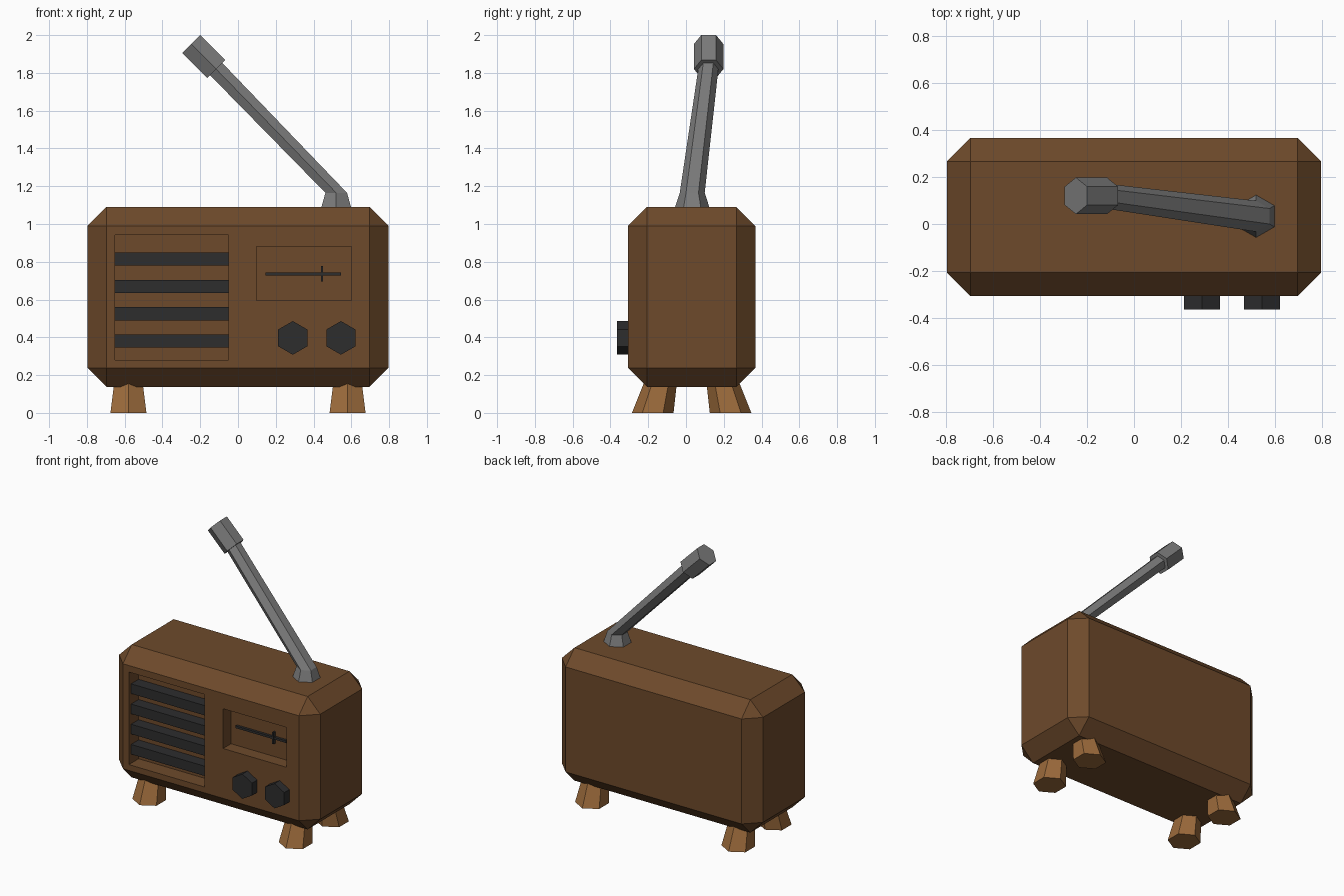
import bpy, bmesh
from math import sin, cos, pi, sqrt
from mathutils import Vector

if "Cube" in bpy.data.objects:
    bpy.data.objects.remove(bpy.data.objects["Cube"])


def material(name, rgb):
    m = bpy.data.materials.new(name)
    m.diffuse_color = (*rgb, 1)
    m.use_nodes = True
    m.node_tree.nodes["Principled BSDF"].inputs["Base Color"].default_value = m.diffuse_color
    return m


WOOD = material("dark_wood", (0.155, 0.068, 0.024))
LEG = material("light_wood", (0.33, 0.145, 0.044))
BLACK = material("black", (0.026, 0.026, 0.027))
GREY = material("metal", (0.2, 0.2, 0.2))


def finish(name, bm, mat=None):
    bmesh.ops.recalc_face_normals(bm, faces=bm.faces)
    mesh = bpy.data.meshes.new(name)
    bm.to_mesh(mesh)
    bm.free()
    ob = bpy.data.objects.new(name, mesh)
    bpy.context.collection.objects.link(ob)
    if mat:
        mesh.materials.append(mat)
    return ob


def box(name, x, y, z, mat=None, bevel=0):
    """Box from (min, max) pairs, optionally chamfered."""
    bm = bmesh.new()
    bmesh.ops.create_cube(bm, size=1)
    for v in bm.verts:
        v.co = Vector([(a + b) / 2 + c * (b - a) for (a, b), c in zip((x, y, z), v.co)])
    if bevel:
        bmesh.ops.bevel(bm, geom=bm.edges[:], offset=bevel, segments=1,
                        affect='EDGES', profile=0.5)
    return finish(name, bm, mat)


def hex_loft(name, rings, mat):
    """Six-sided loft; each ring is (centre, radius, flat axis, pointed axis)."""
    bm = bmesh.new()
    loops = []
    for c, r, u, w in rings:
        u, w = Vector(u).normalized(), Vector(w).normalized()
        loops.append([bm.verts.new(Vector(c) + r * (sin(k * pi / 3) * u + cos(k * pi / 3) * w))
                      for k in range(6)])
    for a, b in zip(loops, loops[1:]):
        for k in range(6):
            j = (k + 1) % 6
            bm.faces.new((a[k], a[j], b[j], b[k]))
    bm.faces.new(loops[0])
    bm.faces.new(loops[-1])
    return finish(name, bm, mat)


X, Y, Z = (1, 0, 0), (0, 1, 0), (0, 0, 1)
FRONT, BACK = -0.307, 0.367

# Chamfered cabinet with speaker and dial recesses
body = box("cabinet", (-0.797, 0.797), (FRONT, BACK), (0.138, 1.09), WOOD, 0.1)
cutters = [box("speaker_cutter", (-0.65, -0.05), (-0.5, FRONT + 0.11), (0.28, 0.943), WOOD),
           box("dial_cutter", (0.097, 0.6), (-0.5, FRONT + 0.09), (0.595, 0.88), WOOD)]
for c in cutters:
    c.hide_render = True
    mod = body.modifiers.new("recess", 'BOOLEAN')
    mod.operation, mod.solver, mod.object = 'DIFFERENCE', 'EXACT', c
bpy.context.view_layer.update()
cut = bpy.data.meshes.new_from_object(body.evaluated_get(bpy.context.evaluated_depsgraph_get()))
body.modifiers.clear()
body.data = cut
for c in cutters:
    bpy.data.objects.remove(c)

# Speaker slats
for i in range(4):
    z = 0.38 + i * 0.1447
    box(f"speaker_slat_{i + 1}", (-0.65, -0.05), (FRONT + 0.025, FRONT + 0.115),
        (z - 0.035, z + 0.035), BLACK)

# Tuning scale and pointer
box("dial_line", (0.145, 0.545), (-0.235, -0.21), (0.727, 0.743), BLACK)
box("dial_pointer", (0.439, 0.451), (-0.24, -0.21), (0.695, 0.777), BLACK)

# Knobs
for side, x in (("left", 0.29), ("right", 0.545)):
    hex_loft(f"{side}_knob", [((x, y, 0.397), 0.089, X, Z) for y in (-0.365, -0.29)], BLACK)

# Splayed legs
for sx, lr in ((-1, "left"), (1, "right")):
    for sy, fb in ((-1, "front"), (1, "back")):
        hex_loft(f"{fb}_{lr}_leg",
                 [((sx * 0.58, 0.03 + sy * 0.206, 0), 0.11, X, Y),
                  ((sx * 0.58, 0.03 + sy * 0.16, 0.18), 0.084, X, Y)], LEG)

# Antenna: flared foot bending into a rod, with a thick tip
tilt = (1, 0, 1)
hex_loft("antenna_rod", [((0.52, 0.033, 1.085), 0.092, X, Y),
                         ((0.52, 0.033, 1.165), 0.066, X, Y),
                         ((-0.13, 0.12, 1.835), 0.053, tilt, Y)], GREY)
hex_loft("antenna_tip", [((-0.115, 0.12, 1.82), 0.078, tilt, Y),
                         ((-0.2475, 0.12, 1.9525), 0.078, tilt, Y)], GREY)
